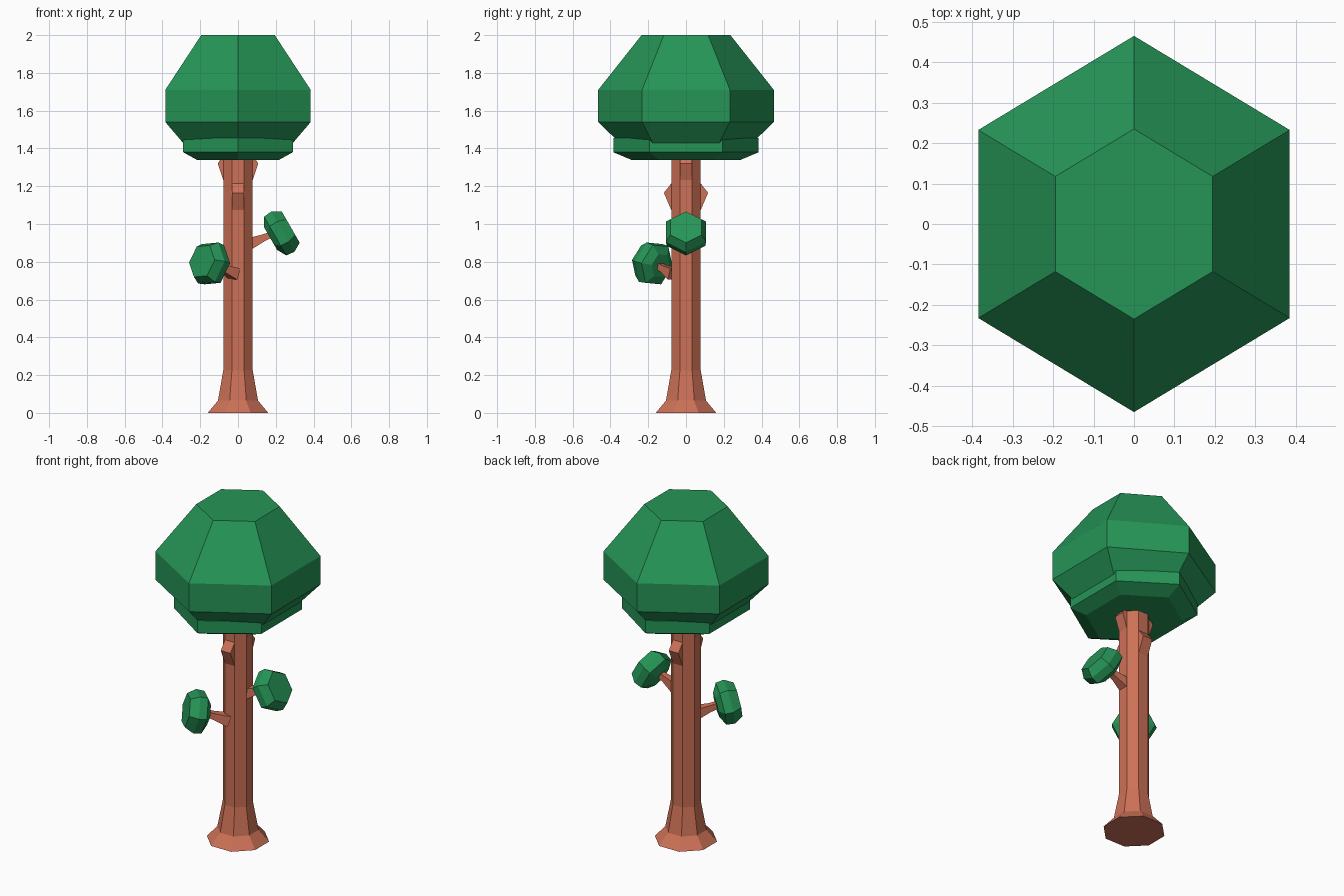
import bpy, bmesh, math
from mathutils import Vector

cube = bpy.data.objects.get("Cube")
if cube:
    bpy.data.objects.remove(cube, do_unlink=True)


def material(name, rgb):
    mat = bpy.data.materials.new(name)
    mat.use_nodes = True
    color = (*rgb, 1)
    mat.diffuse_color = color
    mat.node_tree.nodes["Principled BSDF"].inputs["Base Color"].default_value = color
    return mat


GREEN = material("leaf green", (0.019, 0.30, 0.094))
BARK = material("red brown bark", (0.61, 0.165, 0.095))


def loft(name, mat, rings, sides, phase, squash=1.0):
    """Stack polygon rings given as (height, radius) and cap both ends."""
    bm = bmesh.new()
    loops = []
    for z, r in rings:
        angles = [phase + math.tau * i / sides for i in range(sides)]
        loops.append([bm.verts.new((r * squash * math.cos(a), r * math.sin(a), z)) for a in angles])
    for low, high in zip(loops, loops[1:]):
        for i in range(sides):
            j = (i + 1) % sides
            bm.faces.new((low[i], low[j], high[j], high[i]))
    bm.faces.new(loops[0][::-1])
    bm.faces.new(loops[-1])
    mesh = bpy.data.meshes.new(name)
    bm.to_mesh(mesh)
    bm.free()
    mesh.materials.append(mat)
    obj = bpy.data.objects.new(name, mesh)
    bpy.context.collection.objects.link(obj)
    return obj


def aim(obj, location, direction):
    obj.location = location
    obj.rotation_euler = Vector(direction).to_track_quat("Z", "Y").to_euler()


# Trunk with a flared foot; radii are measured to the flat sides
flat = 1 / math.cos(math.pi / 8)
trunk_rings = [(0, 0.16), (0.065, 0.106), (0.225, 0.078), (1.45, 0.078)]
loft("trunk", BARK, [(z, r * flat) for z, r in trunk_rings], 8, math.pi / 8)

# Two stacked hexagonal crowns
loft("crown_upper", GREEN, [(1.36, 0.28), (1.54, 0.465), (1.71, 0.465), (2.0, 0.235)],
     6, math.pi / 2, 0.956)
loft("crown_lower", GREEN, [(1.34, 0.29), (1.38, 0.385), (1.455, 0.385), (1.48, 0.3)],
     6, math.pi / 2, 0.87)


# Wedge-shaped knots on the four main sides of the trunk
def knot(name, angle, tip_z, reach):
    bm = bmesh.new()
    profile = [(0.07, tip_z - 0.11), (reach, tip_z), (0.07, tip_z + 0.06)]
    left, right = ([bm.verts.new((x, y, z)) for x, z in profile] for y in (0.032, -0.032))
    bm.faces.new(left)
    bm.faces.new(right[::-1])
    for i in range(3):
        j = (i + 1) % 3
        bm.faces.new((left[i], right[i], right[j], left[j]))
    bmesh.ops.recalc_face_normals(bm, faces=bm.faces)
    mesh = bpy.data.meshes.new(name)
    bm.to_mesh(mesh)
    bm.free()
    mesh.materials.append(BARK)
    obj = bpy.data.objects.new(name, mesh)
    obj.rotation_euler.z = angle
    bpy.context.collection.objects.link(obj)


for i, side in enumerate(("left", "back", "right", "front")):
    if i % 2:
        knot("knot_" + side, i * math.pi / 2, 1.165, 0.117)
    else:
        knot("knot_" + side, i * math.pi / 2, 1.32, 0.107)

# Side branches, each carrying a faceted leaf cluster
puff = [(-0.066, 0.068), (-0.038, 0.118), (0.008, 0.123), (0.057, 0.095)]


def branch(side, root, tip, center, normal, phase):
    root, tip = Vector(root), Vector(tip)
    length = (tip - root).length
    limb = loft("branch_" + side, BARK, [(0, 0.045), (length * 0.55, 0.027), (length, 0.021)],
                4, math.pi / 4)
    aim(limb, root, tip - root)
    leaves = loft("leaf_cluster_" + side, GREEN, puff, 6, phase)
    aim(leaves, center, normal)


branch("left", (0.06, 0, 0.895), (0.19, 0, 0.95), (0.23, 0, 0.955), (0.87, 0, 0.5), math.pi / 2)
branch("right", (-0.015, -0.065, 0.735), (-0.125, -0.155, 0.785),
       (-0.152, -0.18, 0.792), (-0.7, -0.7, 0.2), 0.07)
